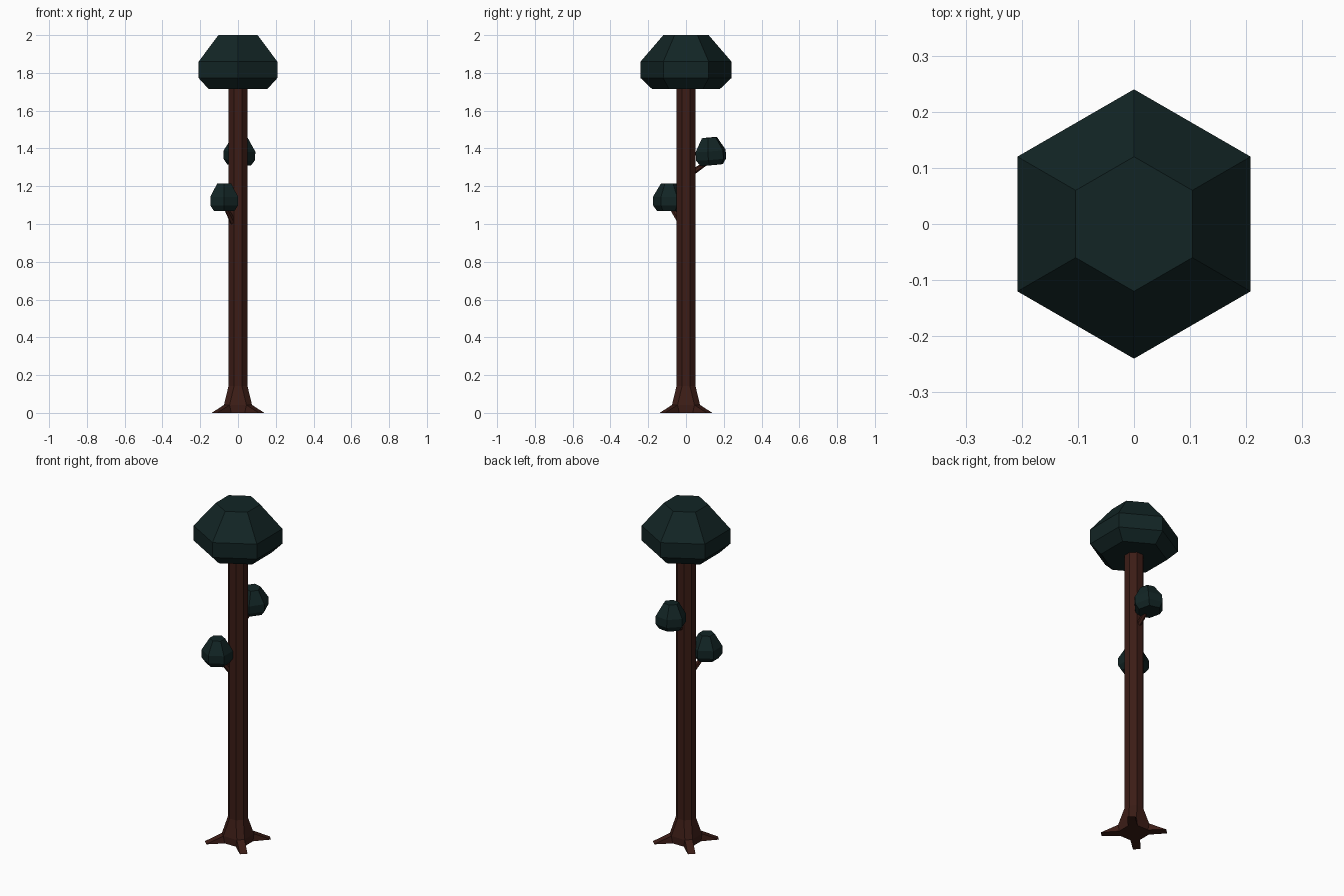
import bpy, bmesh
from math import cos, sin, pi, radians, sqrt
from mathutils import Vector, Euler

if "Cube" in bpy.data.objects:
    bpy.data.objects.remove(bpy.data.objects["Cube"])


def material(name, rgb):
    m = bpy.data.materials.new(name)
    m.diffuse_color = (*rgb, 1)
    m.use_nodes = True
    m.node_tree.nodes["Principled BSDF"].inputs["Base Color"].default_value = m.diffuse_color
    return m


BARK = material("bark", (0.045, 0.012, 0.008))
LEAF = material("leaves", (0.006, 0.018, 0.018))


def finish(name, bm, mat):
    bmesh.ops.recalc_face_normals(bm, faces=bm.faces)
    mesh = bpy.data.meshes.new(name)
    bm.to_mesh(mesh)
    bm.free()
    mesh.materials.append(mat)
    ob = bpy.data.objects.new(name, mesh)
    bpy.context.collection.objects.link(ob)
    return ob


def bridge(bm, a, b):
    n = len(a)
    for i in range(n):
        j = (i + 1) % n
        bm.faces.new((a[i], a[j], b[j], b[i]))


def foliage(name, radius, height, centre, rot=(0, 0, 0)):
    # six-sided clump: (radius factor, height factor) from bottom to top
    profile = [(0.75, -0.5), (1, -0.3), (1, 0.01), (0.5, 0.5)]
    bm = bmesh.new()
    rings = [[bm.verts.new((radius * r * cos(pi / 2 + k * pi / 3),
                            radius * r * sin(pi / 2 + k * pi / 3), height * z))
              for k in range(6)] for r, z in profile]
    for a, b in zip(rings, rings[1:]):
        bridge(bm, a, b)
    bm.faces.new(rings[0])
    bm.faces.new(rings[-1])
    ob = finish(name, bm, LEAF)
    ob.location = centre
    ob.rotation_euler = Euler([radians(v) for v in rot])


def branch(name, start, end, r1, r2):
    start, end = Vector(start), Vector(end)
    d = end - start
    bm = bmesh.new()
    bmesh.ops.create_cone(bm, cap_ends=True, segments=6, radius1=r1,
                          radius2=r2, depth=d.length)
    ob = finish(name, bm, BARK)
    ob.location = (start + end) / 2
    ob.rotation_euler = d.to_track_quat('Z', 'Y').to_euler()


def root_ring(bm, d, half_width, z):
    # pairs of points on the four diagonal sides of the trunk
    ring = []
    for k in range(4):
        a = pi / 4 + k * pi / 2
        for s in (-half_width, half_width):
            ring.append(bm.verts.new((d * cos(a) - s * sin(a),
                                      d * sin(a) + s * cos(a), z)))
    return ring


# octagonal trunk flaring into four diagonal roots
bm = bmesh.new()
top = root_ring(bm, 0.05, 0.0207, 1.76)
neck = root_ring(bm, 0.05, 0.0207, 0.143)
knee = root_ring(bm, 0.084, 0.021, 0.042)
tips = root_ring(bm, 0.177, 0.021, 0.0)
inner = root_ring(bm, 0.077, 0.026, 0.0)
bridge(bm, top, neck)
bridge(bm, neck, knee)
bm.faces.new(top)
outline = []
for k in range(4):
    a, b, c = 2 * k, 2 * k + 1, (2 * k + 2) % 8
    bm.faces.new((knee[a], knee[b], tips[b], tips[a]))
    bm.faces.new((knee[b], tips[b], inner[b]))
    bm.faces.new((knee[a], inner[a], tips[a]))
    bm.faces.new((knee[b], inner[b], inner[c], knee[c]))
    bm.faces.new((inner[a], tips[a], tips[b], inner[b]))
bm.faces.new(inner)
finish("trunk", bm, BARK)

# crown and two side clumps on short branches
foliage("crown", 0.24, 0.285, (0, 0, 1.8575))
foliage("lower_clump", 0.085, 0.145, (-0.073, -0.09, 1.1425))
foliage("upper_clump", 0.085, 0.145, (0.008, 0.13, 1.385), (5, 0, 20))
branch("lower_branch", (-0.022, -0.025, 1.0), (-0.07, -0.085, 1.1), 0.016, 0.012)
branch("upper_branch", (0.0, 0.03, 1.27), (0.008, 0.125, 1.335), 0.015, 0.011)
